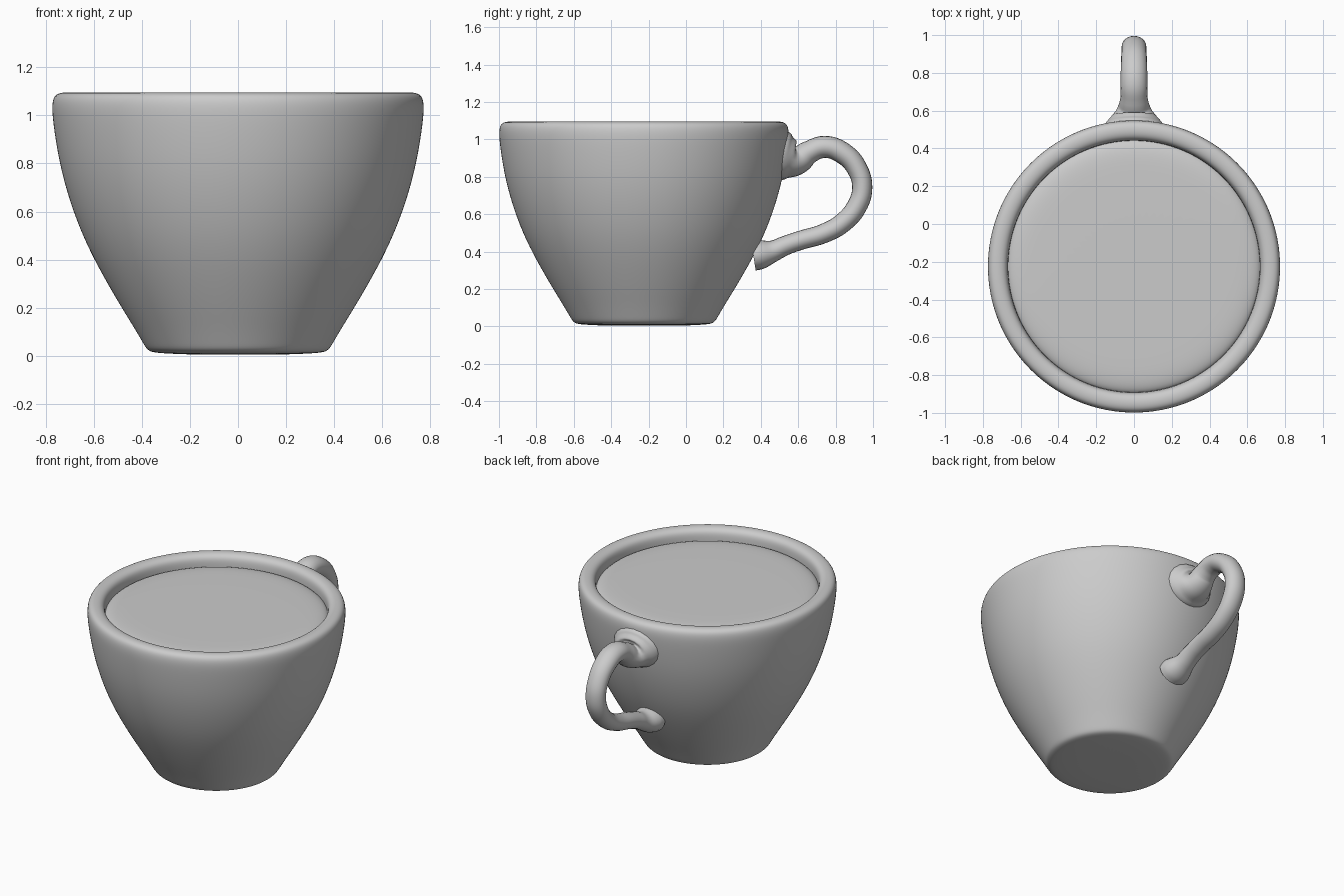
import bpy, bmesh
from math import tau
from mathutils import Vector

if "Cube" in bpy.data.objects:
    bpy.data.objects.remove(bpy.data.objects["Cube"])

CUP_Y = -0.225


def lathe(name, profile, segments=48):
    """Spin an (r, z) profile around the cup axis and smooth it."""
    bm = bmesh.new()
    verts = [bm.verts.new((r, 0, z)) for r, z in profile]
    edges = [bm.edges.new(pair) for pair in zip(verts, verts[1:])]
    bmesh.ops.spin(bm, geom=verts + edges, cent=(0, 0, 0), axis=(0, 0, 1),
                   angle=tau, steps=segments)
    bmesh.ops.remove_doubles(bm, verts=bm.verts, dist=1e-4)
    bmesh.ops.recalc_face_normals(bm, faces=bm.faces)
    for f in bm.faces:
        f.smooth = True
    mesh = bpy.data.meshes.new(name)
    bm.to_mesh(mesh)
    bm.free()
    obj = bpy.data.objects.new(name, mesh)
    obj.location.y = CUP_Y
    bpy.context.collection.objects.link(obj)
    sub = obj.modifiers.new("smooth", 'SUBSURF')
    sub.levels = sub.render_levels = 2
    return obj


# Cup body: base, flaring wall, rounded rim, short inner lip
lathe("cup_body", [
    (0, 0.004), (0.20, 0.004), (0.33, 0.010), (0.375, 0.017), (0.392, 0.045),
    (0.43, 0.11), (0.486, 0.20), (0.545, 0.30), (0.60, 0.40), (0.648, 0.50),
    (0.687, 0.60), (0.719, 0.70), (0.744, 0.80), (0.762, 0.90), (0.774, 0.99),
    (0.777, 1.045), (0.768, 1.085), (0.735, 1.097), (0.70, 1.094),
    (0.677, 1.078), (0.669, 1.05), (0.668, 1.01)])

# Filled surface just below the rim, sloping down at its edge
lathe("drink_surface", [
    (0, 1.046), (0.30, 1.046), (0.50, 1.045), (0.58, 1.043),
    (0.63, 1.036), (0.66, 1.024), (0.672, 1.01)])

# Handle path: (y, z, tube radius), flared where it joins the wall
path = [
    (0.50, 0.912, 0.140), (0.55, 0.898, 0.115), (0.60, 0.893, 0.080),
    (0.655, 0.930, 0.062), (0.74, 0.960, 0.059), (0.84, 0.926, 0.058),
    (0.917, 0.840, 0.055), (0.942, 0.740, 0.054), (0.915, 0.645, 0.054),
    (0.84, 0.556, 0.053), (0.74, 0.499, 0.052), (0.61, 0.460, 0.051),
    (0.53, 0.432, 0.052), (0.465, 0.403, 0.058), (0.41, 0.388, 0.076),
    (0.36, 0.380, 0.082)]
curve = bpy.data.curves.new("handle", 'CURVE')
curve.dimensions = '3D'
curve.bevel_depth = 1.0
curve.bevel_resolution = 8
curve.resolution_u = 6
curve.use_fill_caps = True
spline = curve.splines.new('BEZIER')
spline.bezier_points.add(len(path) - 1)
for p, (y, z, r) in zip(spline.bezier_points, path):
    p.co = Vector((0, y, z))
    p.radius = r
    p.handle_left_type = p.handle_right_type = 'AUTO'
spline.use_smooth = True
spline.radius_interpolation = 'CARDINAL'
handle = bpy.data.objects.new("handle", curve)
handle.scale.x = 1.2  # slightly wider than thick
bpy.context.collection.objects.link(handle)
